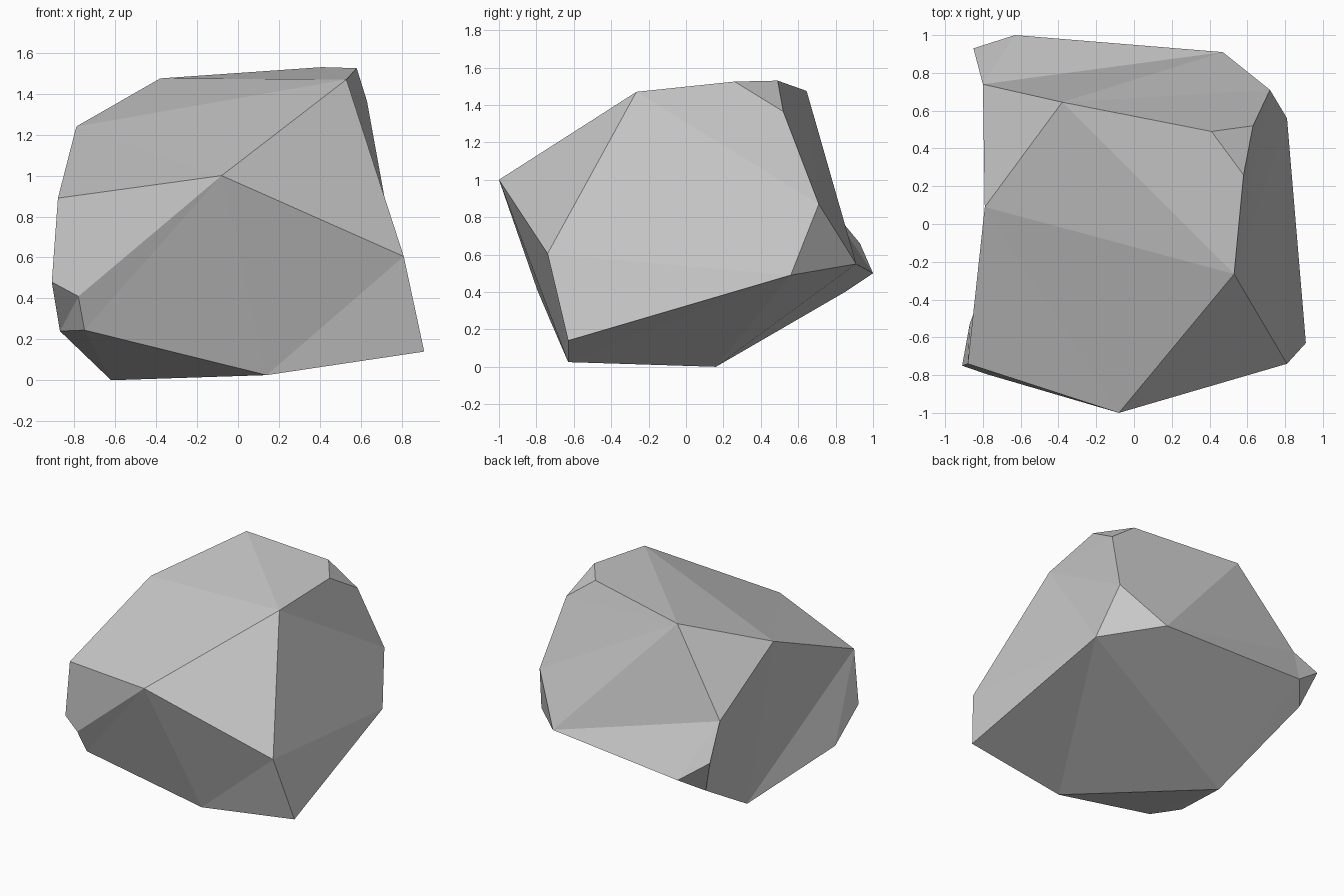
import bpy
import bmesh

# Remove the default cube only
default_cube = bpy.data.objects.get("Cube")
if default_cube is not None:
    bpy.data.objects.remove(default_cube, do_unlink=True)


def make_material(name, colour):
    material = bpy.data.materials.new(name)
    material.use_nodes = True
    material.diffuse_color = colour
    shader = material.node_tree.nodes["Principled BSDF"]
    shader.inputs["Base Color"].default_value = colour
    shader.inputs["Roughness"].default_value = 0.9
    return material


def faceted_object(name, corners, fans, material):
    """Build flat facets: each fan spreads from a hub corner along its rim."""
    mesh = bpy.data.meshes.new(name)
    bm = bmesh.new()
    verts = {key: bm.verts.new(place) for key, place in corners.items()}
    for hub, rim in fans:
        rim_verts = [verts[key] for key in rim.split()]
        for first, second in zip(rim_verts, rim_verts[1:]):
            bm.faces.new((verts[hub], first, second))
    bmesh.ops.recalc_face_normals(bm, faces=bm.faces[:])
    for face in bm.faces:
        face.smooth = False
    bm.to_mesh(mesh)
    bm.free()
    mesh.materials.append(material)
    rock = bpy.data.objects.new(name, mesh)
    bpy.context.collection.objects.link(rock)
    return rock


corners = {
    # Flat crown on top of the boulder
    "peak": (.53, -.265, 1.47), "crest": (.58, .26, 1.525),
    "summit": (.41, .49, 1.53), "notch": (.63, .52, 1.365),
    "ridge": (-.38, .645, 1.475),
    # Shoulder corners below the crown
    "nose": (-.08, -1, 1), "saddle": (-.79, .09, 1.24),
    "cheek": (-.88, -.74, .89), "nape": (-.8, .74, .89),
    "shoulder": (.72, .71, .87),
    # Widest belt around the middle
    "jaw": (.81, -.74, .605), "hip": (.81, .56, .49),
    "heel": (.47, .91, .55), "tail": (-.63, 1, .5),
    "spur": (-.85, .93, .66), "undertail": (-.76, .85, .4),
    "elbow": (-.91, -.75, .48), "knuckle": (-.78, -.795, .41),
    # Undercut base resting on the ground
    "toe": (.91, -.63, .14), "chin": (.14, -.63, .025),
    "foot": (-.62, .16, 0), "wrist": (-.75, -.725, .245),
    "palm": (-.87, -.53, .24),
}

fans = [
    # Front and upper front facets
    ("nose", "jaw chin wrist knuckle cheek saddle peak jaw"),
    ("jaw", "toe chin"),
    # Crown and back slope
    ("ridge", "peak saddle nape heel shoulder notch summit peak"),
    ("crest", "peak summit notch peak"),
    ("peak", "notch shoulder"),
    # Broad flank and underside
    ("hip", "toe chin foot heel shoulder peak jaw toe"),
    ("foot", "chin wrist palm cheek saddle nape undertail tail heel"),
    # Chipped front corner
    ("knuckle", "wrist palm elbow cheek"),
    ("palm", "elbow cheek"),
    # Chipped back corner
    ("nape", "heel tail spur undertail"),
    ("spur", "tail undertail"),
]

stone_grey = make_material("stone grey", (.58, .58, .58, 1))
faceted_object("boulder", corners, fans, stone_grey)
